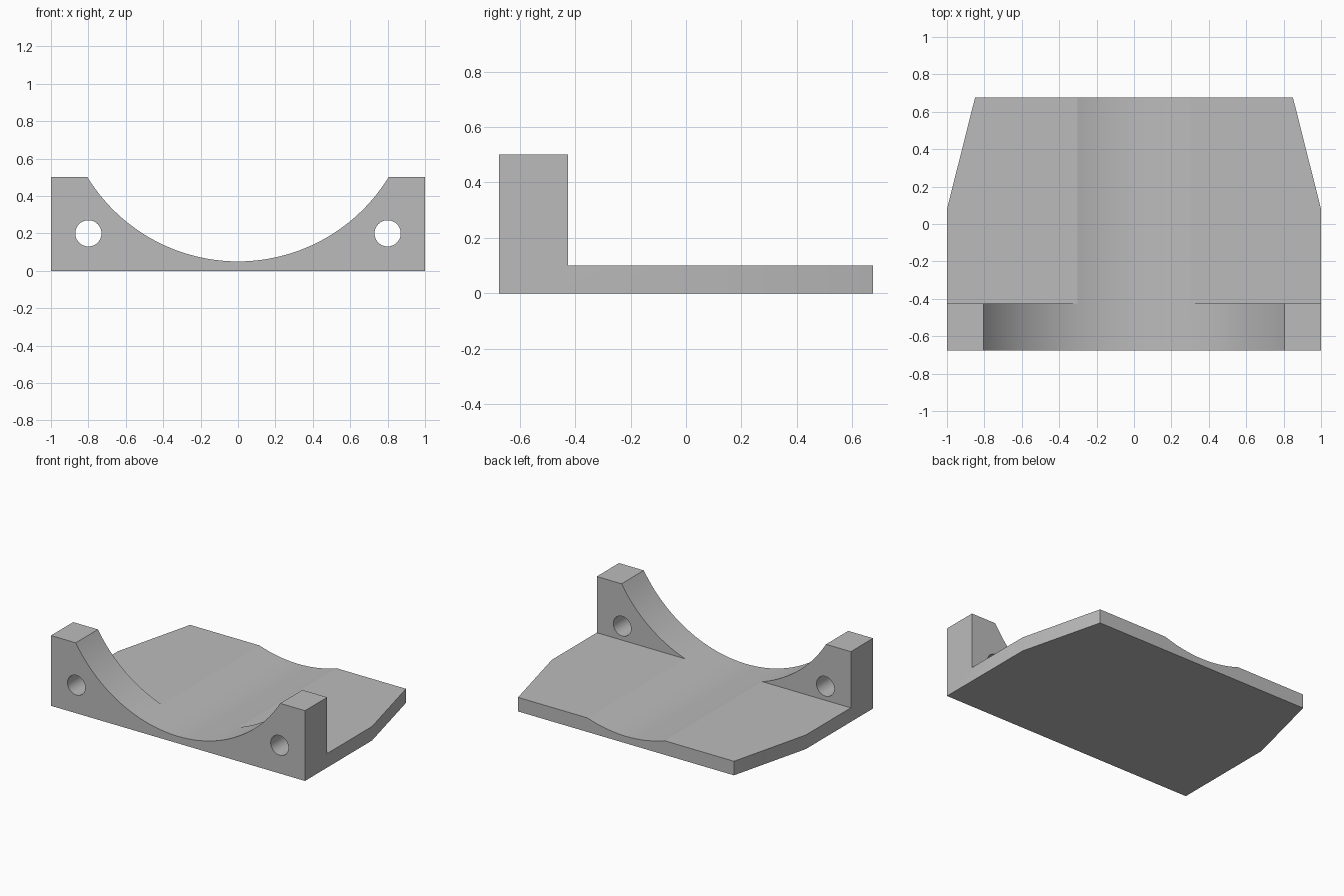
import bpy, bmesh
from math import pi, radians
from mathutils import Matrix, Vector

cube = bpy.data.objects.get("Cube")
if cube:
    bpy.data.objects.remove(cube, do_unlink=True)

HALF_X, HALF_Y = 1.0, 0.675
WALL_BACK = -0.425
PLATE_TOP, WALL_TOP = 0.1, 0.5
CRADLE_R, CRADLE_LOW = 0.945, 0.05

grey = bpy.data.materials.new("plain grey")
grey.use_nodes = True
grey.diffuse_color = (0.5, 0.5, 0.5, 1)
grey.node_tree.nodes["Principled BSDF"].inputs["Base Color"].default_value = (0.5, 0.5, 0.5, 1)


def make_object(name, bm):
    bmesh.ops.recalc_face_normals(bm, faces=bm.faces)
    mesh = bpy.data.meshes.new(name)
    bm.to_mesh(mesh)
    bm.free()
    mesh.materials.append(grey)
    obj = bpy.data.objects.new(name, mesh)
    bpy.context.collection.objects.link(obj)
    return obj


def prism(name, points, direction):
    """Extrude a closed outline along a direction."""
    bm = bmesh.new()
    face = bm.faces.new([bm.verts.new(p) for p in points])
    ext = bmesh.ops.extrude_face_region(bm, geom=[face], use_keep_orig=True)
    verts = [g for g in ext["geom"] if isinstance(g, bmesh.types.BMVert)]
    bmesh.ops.translate(bm, verts=verts, vec=Vector(direction))
    return make_object(name, bm)


def rod(name, x, z, radius, sides):
    """Cylinder running front to back."""
    bm = bmesh.new()
    bmesh.ops.create_cone(bm, cap_ends=True, segments=sides, radius1=radius, radius2=radius,
                          depth=4, matrix=Matrix.Translation((x, 0, z)) @ Matrix.Rotation(pi / 2, 4, 'X'))
    return make_object(name, bm)


# Base plate with upright front wall, as one L section
outline = [(-HALF_Y, 0), (HALF_Y, 0), (HALF_Y, PLATE_TOP),
           (WALL_BACK, PLATE_TOP), (WALL_BACK, WALL_TOP), (-HALF_Y, WALL_TOP)]
bracket = prism("cradle_bracket", [(-HALF_X, y, z) for y, z in outline], (2 * HALF_X, 0, 0))

# Round trough, bolt holes and tapered rear corners
cutters = [rod("trough_cutter", 0, CRADLE_LOW + CRADLE_R, CRADLE_R, 160)]
for side, label in ((1, "left"), (-1, "right")):
    cutters.append(rod(label + "_hole_cutter", side * 0.8, 0.2, 0.07, 48))
    corner = [(1, 0.08), (0.85, HALF_Y), (0.801, 0.88), (1.3, 0.88), (1.3, 0.08)]
    cutters.append(prism(label + "_corner_cutter", [(side * x, y, -0.5) for x, y in corner], (0, 0, 1.5)))

bpy.context.view_layer.objects.active = bracket
for cutter in cutters:
    cutter.hide_render = True
    mod = bracket.modifiers.new(cutter.name, 'BOOLEAN')
    mod.operation, mod.solver, mod.object = 'DIFFERENCE', 'EXACT', cutter
    bpy.ops.object.modifier_apply(modifier=mod.name)
for cutter in cutters:
    bpy.data.objects.remove(cutter, do_unlink=True)

# Smooth curves with crisp edges
bpy.ops.object.select_all(action='DESELECT')
bracket.select_set(True)
bpy.ops.object.shade_smooth_by_angle(angle=radians(15))
